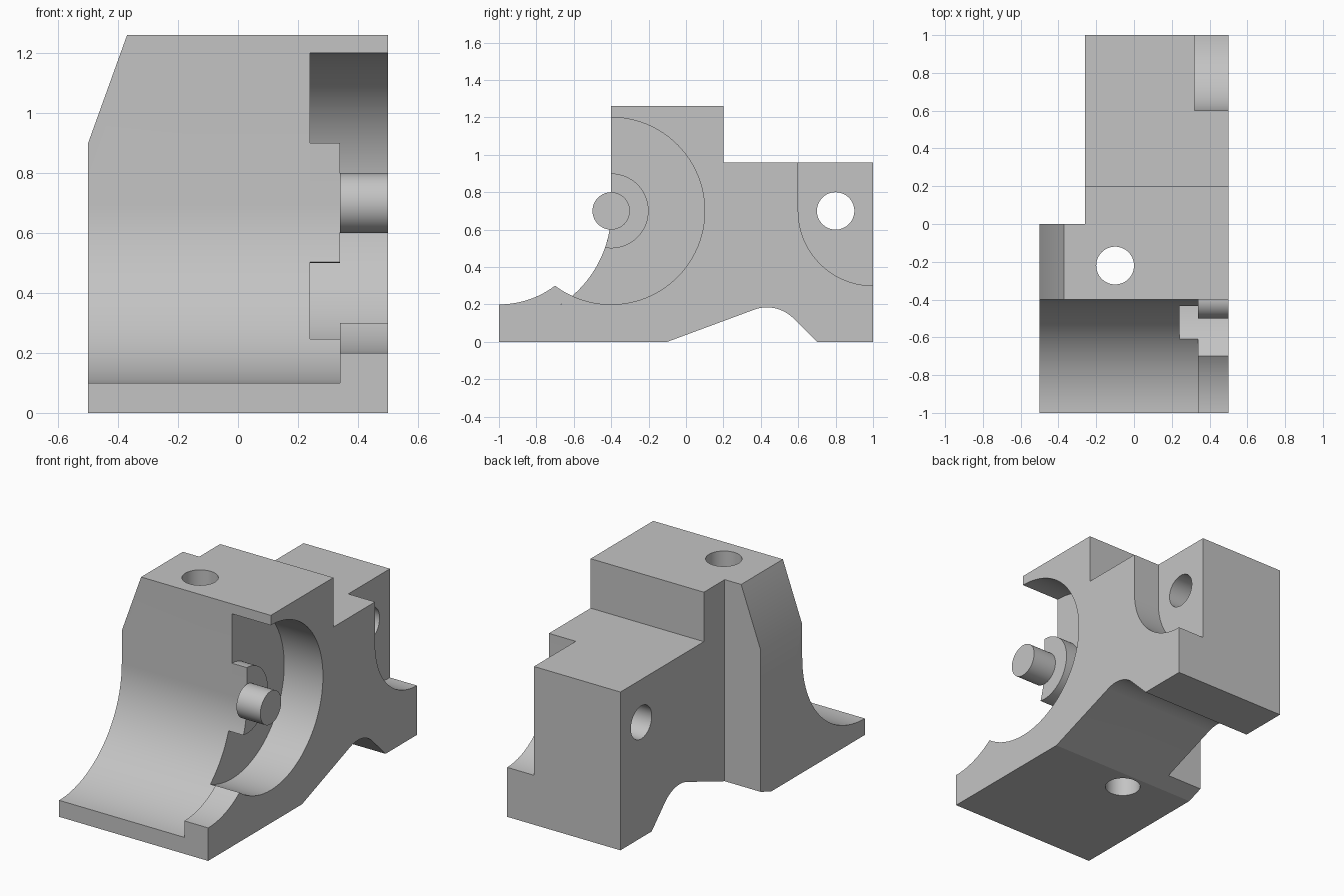
import bpy, bmesh, math
from mathutils import Vector

if "Cube" in bpy.data.objects:
    bpy.data.objects.remove(bpy.data.objects["Cube"], do_unlink=True)

grey = bpy.data.materials.new("plain grey")
grey.use_nodes = True
GREY = (0.55, 0.55, 0.55, 1)
grey.diffuse_color = GREY
grey.node_tree.nodes["Principled BSDF"].inputs["Base Color"].default_value = GREY


def arc(cu, cv, r, start, end, steps=24):
    """Points on an arc, angles in degrees."""
    angles = [math.radians(start + (end - start) * i / steps) for i in range(steps + 1)]
    return [(cu + r * math.cos(a), cv + r * math.sin(a)) for a in angles]


def circle(cu, cv, r, steps=64):
    return arc(cu, cv, r, 0, 360, steps)[:-1]


def prism(name, outline, low, high, axis="x"):
    """Extrude a flat outline along one axis."""
    place = {"x": lambda u, v, t: (t, u, v),
             "y": lambda u, v, t: (u, t, v),
             "z": lambda u, v, t: (u, v, t)}[axis]
    bm = bmesh.new()
    face = bm.faces.new([bm.verts.new(place(u, v, low)) for u, v in outline])
    grown = bmesh.ops.extrude_face_region(bm, geom=[face])["geom"]
    shift = Vector(place(0, 0, high - low))
    bmesh.ops.translate(bm, vec=shift, verts=[g for g in grown if isinstance(g, bmesh.types.BMVert)])
    bmesh.ops.recalc_face_normals(bm, faces=bm.faces)
    mesh = bpy.data.meshes.new(name)
    bm.to_mesh(mesh)
    bm.free()
    mesh.materials.append(grey)
    obj = bpy.data.objects.new(name, mesh)
    bpy.context.collection.objects.link(obj)
    return obj


def activate(obj):
    bpy.ops.object.select_all(action="DESELECT")
    obj.select_set(True)
    bpy.context.view_layer.objects.active = obj


def cut(obj, cutter):
    cutter.hide_render = True
    mod = obj.modifiers.new("cut", "BOOLEAN")
    mod.operation, mod.solver, mod.object = "DIFFERENCE", "EXACT", cutter
    activate(obj)
    bpy.ops.object.modifier_apply(modifier=mod.name)
    bpy.data.objects.remove(cutter, do_unlink=True)


# Main block: side profile with scooped front and arched underside
body = prism("body", [(-1, 0), (-0.1, 0)]
             + arc(0.433, -0.016, 0.2, 110.3, 45)
             + [(0.7, 0), (1, 0), (1, 0.96), (0.2, 0.96), (0.2, 1.26), (-0.4, 1.26)]
             + arc(-1, 0.7, 0.6, 0, -90, 32), -0.5, 0.5)

# Narrow rear, sloped upper corner
cut(body, prism("rear_step_cutter", [(-0.8, 0), (-0.26, 0), (-0.26, 1.2), (-0.8, 1.2)], -0.2, 1.5, "z"))
cut(body, prism("slope_cutter", [(-0.572, 0.7), (-0.298, 1.46), (-0.8, 1.46), (-0.8, 0.7)], -1.2, 0.1, "y"))

# Round pocket and rear recess in the left side
cut(body, prism("pocket_cutter", circle(-0.4, 0.7, 0.5, 96), 0.24, 0.7))
cut(body, prism("recess_cutter", [(0.6, 1.2)] + arc(1, 0.7, 0.4, 180, 270)
                + [(1.2, 0.3), (1.2, 1.2)], 0.32, 0.7))

# Cross hole and vertical hole
cut(body, prism("cross_hole_cutter", circle(0.8, 0.7, 0.1), -0.6, 0.6))
cut(body, prism("vertical_hole_cutter", circle(-0.1, -0.22, 0.1), -0.2, 1.5, "z"))

# Raised lip beside the front scoop
lip = prism("front_lip", arc(-1, 0.7, 0.5, -90, -53.13)
            + arc(-0.4, 0.7, 0.5, -126.87, -114.6, 8)[1:]
            + arc(-1, 0.7, 0.6, -49.25, -90)[1:], 0.34, 0.5)

# Boss on the pocket floor, trimmed by the scoop, and its pin
boss = prism("pocket_boss", arc(-0.4, 0.7, 0.2, 90, -99.6, 40)
             + arc(-1, 0.7, 0.6, -19.2, 0, 8)[1:], 0.24, 0.34)
pin = prism("pocket_pin", circle(-0.4, 0.7, 0.1), 0.34, 0.5)

for part in (body, lip, boss, pin):
    activate(part)
    bpy.ops.object.shade_smooth_by_angle(angle=math.radians(20))
